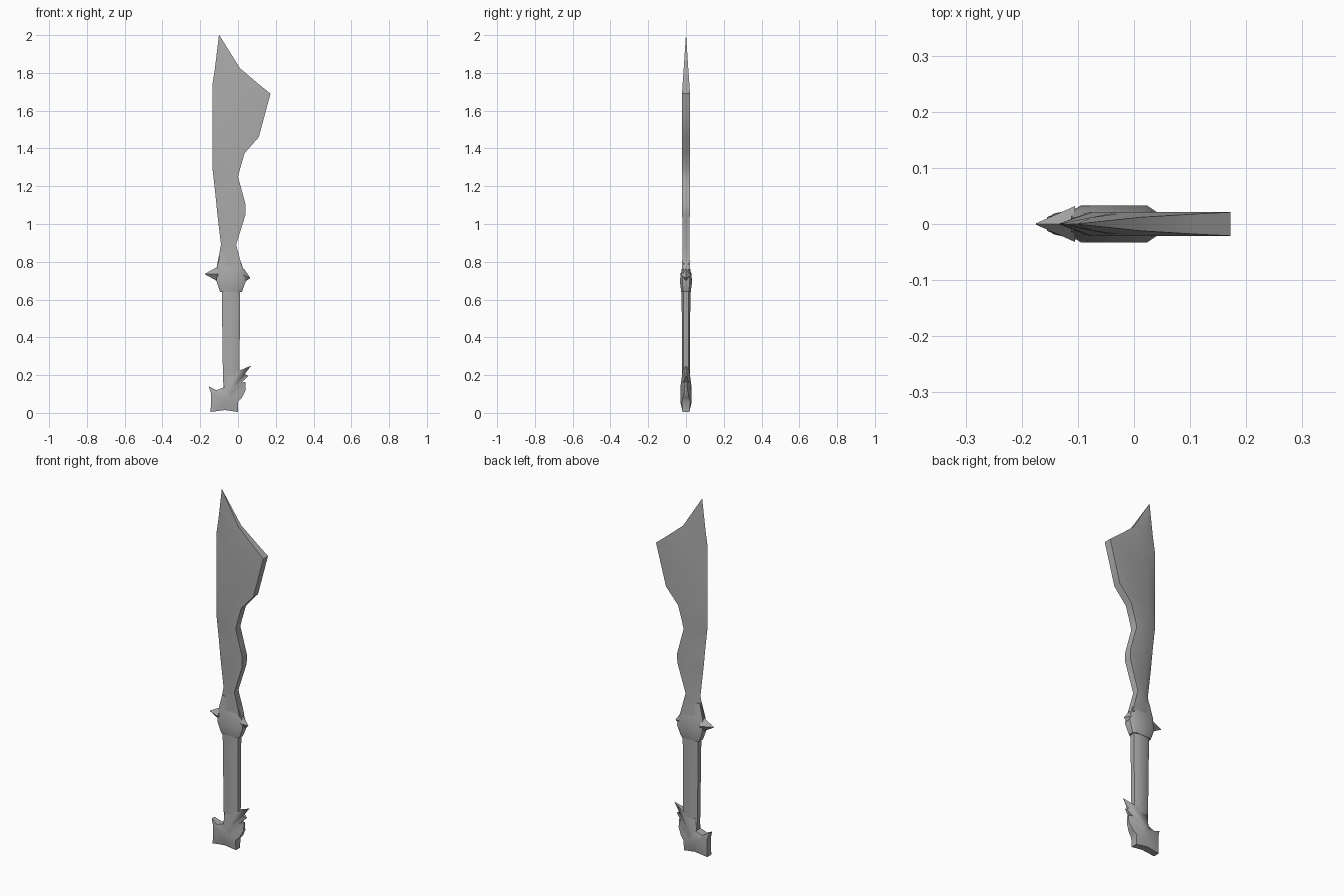
import bpy, bmesh, math

if "Cube" in bpy.data.objects:
    bpy.data.objects.remove(bpy.data.objects["Cube"])

steel = bpy.data.materials.new("grey steel")
steel.use_nodes = True
grey = (0.4, 0.4, 0.4, 1)
steel.diffuse_color = grey
steel.node_tree.nodes["Principled BSDF"].inputs["Base Color"].default_value = grey


def finish(name, bm, angle=50):
    bmesh.ops.remove_doubles(bm, verts=bm.verts, dist=0.0003)
    bmesh.ops.recalc_face_normals(bm, faces=bm.faces)
    mesh = bpy.data.meshes.new(name)
    bm.to_mesh(mesh)
    bm.free()
    mesh.materials.append(steel)
    obj = bpy.data.objects.new(name, mesh)
    bpy.context.collection.objects.link(obj)
    bpy.ops.object.select_all(action='DESELECT')
    obj.select_set(True)
    bpy.context.view_layer.objects.active = obj
    bpy.ops.object.shade_smooth_by_angle(angle=math.radians(angle))


def loft(name, rings, angle=50):
    """Skin a stack of closed rings and cap both ends."""
    bm = bmesh.new()
    loops = [[bm.verts.new(p) for p in ring] for ring in rings]
    n = len(loops[0])
    for a, b in zip(loops, loops[1:]):
        for i in range(n):
            j = (i + 1) % n
            bm.faces.new((a[i], a[j], b[j], b[i]))
    bm.faces.new(loops[0])
    bm.faces.new(loops[-1])
    finish(name, bm, angle)


def blade_ring(z, edge, ridge, spine, half):
    return [(edge, 0, z), (ridge, -half, z), (spine, -half, z),
            (spine, half, z), (ridge, half, z)]


def chamfer_ring(z, left, right, half, cut):
    inner = half * 0.6
    return [(left, -inner, z), (left + cut, -half, z), (right - cut, -half, z),
            (right, -inner, z), (right, inner, z), (right - cut, half, z),
            (left + cut, half, z), (left, inner, z)]


def spike(name, base_x, low, high, half, tip):
    """Four-sided thorn pointing sideways."""
    mid = (low + high) / 2
    base = [(base_x, 0, low), (base_x, -half, mid), (base_x, 0, high), (base_x, half, mid)]
    loft(name, [base, [(tip[0], y, tip[1] + d) for y, d in
                       ((0, -.001), (-.001, 0), (0, .001), (.001, 0))]])


# Blade: sharp left edge, wandering ridge, thick spine on the other side
loft("blade", [blade_ring(*row) for row in (
    (2.0, -.101, -.1, -.099, .0005),
    (1.825, -.122, -.075, .01, .012),
    (1.74, -.135, -.03, .11, .018),
    (1.69, -.135, -.03, .172, .021),
    (1.59, -.135, -.075, .145, .021),
    (1.46, -.135, -.08, .11, .021),
    (1.375, -.135, -.078, .035, .021),
    (1.29, -.135, -.07, .01, .021),
    (1.25, -.13, -.055, 0, .021),
    (1.17, -.121, -.04, .022, .021),
    (1.1, -.114, -.065, .041, .021),
    (1.05, -.109, -.065, .04, .02),
    (.89, -.09, -.055, -.01, .018),
    (.76, -.115, -.07, .025, .021))])

# Guard with a long thorn and a short thorn
loft("guard", [chamfer_ring(*row) for row in (
    (.64, -.095, .02, .025, .015),
    (.7, -.115, .043, .033, .02),
    (.77, -.112, .025, .021, .02),
    (.85, -.092, -.003, .015, .02))])
spike("guard_long_thorn", -.105, .695, .775, .032, (-.175, .735))
spike("guard_short_thorn", .03, .69, .765, .024, (.065, .714))

# Grip
loft("grip", [chamfer_ring(*row, .025) for row in (
    (.1, -.075, 0, .02),
    (.2, -.08, .008, .021),
    (.65, -.086, .011, .023))])

# Pommel: jagged outline (x, z, half thickness) swelling towards the middle
outline = ((-.145, .005, .018), (-.07, .015, .02), (0, .005, .018), (0, .06, .022),
           (.02, .08, .016), (.04, .12, .008), (.04, .165, .004), (.02, .16, .014),
           (.055, .195, .003), (.035, .205, .01), (.07, .25, .001), (.01, .225, .018),
           (-.07, .2, .02), (-.075, .135, .022), (-.115, .12, .022),
           (-.155, .14, .012), (-.142, .1, .018))
cx, cz, bulge = -.065, .085, .038


def pommel_ring(scale, side):
    ring = []
    for x, z, half in outline:
        y = half if scale == 1 else half * .3 + bulge * .62
        ring.append((cx + (x - cx) * scale, side * y, cz + (z - cz) * scale))
    return ring


loft("pommel", [pommel_ring(.4, -1), pommel_ring(1, -1),
                pommel_ring(1, 1), pommel_ring(.4, 1)])
